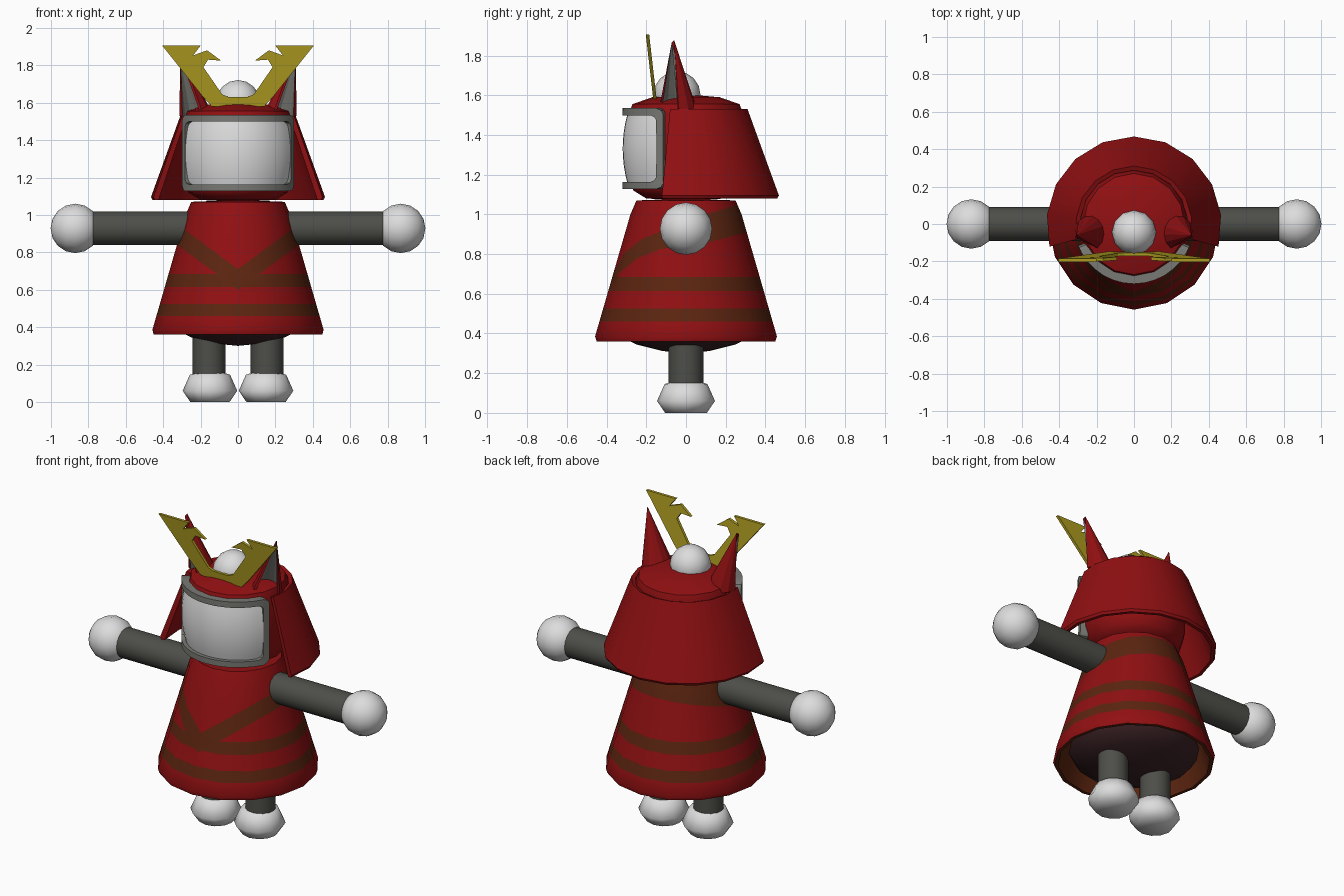
import bpy, bmesh
from math import sin, cos, pi, radians
from mathutils import Vector, Matrix

cube = bpy.data.objects.get("Cube")
if cube:
    bpy.data.objects.remove(cube, do_unlink=True)


def material(name, r, g, b):
    m = bpy.data.materials.new(name)
    m.use_nodes = True
    m.diffuse_color = (r, g, b, 1)
    m.node_tree.nodes["Principled BSDF"].inputs["Base Color"].default_value = (r, g, b, 1)
    return m


RED = material("lacquer red", 0.28, 0.005, 0.006)
BROWN = material("sash brown", 0.105, 0.018, 0.005)
DARK = material("dark plum", 0.045, 0.016, 0.019)
LIMB = material("limb grey", 0.075, 0.077, 0.066)
GREY = material("frame grey", 0.19, 0.19, 0.175)
WHITE = material("soft white", 0.72, 0.72, 0.72)
GOLD = material("crest gold", 0.42, 0.33, 0.015)


def finish(name, bm, mats, angle=40, mirror=False, solid=0, inner=0):
    """Turn a bmesh into an object, with optional thickness and mirroring."""
    bmesh.ops.recalc_face_normals(bm, faces=bm.faces)
    mesh = bpy.data.meshes.new(name)
    bm.to_mesh(mesh)
    bm.free()
    for m in mats:
        mesh.materials.append(m)
    ob = bpy.data.objects.new(name, mesh)
    bpy.context.collection.objects.link(ob)
    if angle:
        bpy.ops.object.select_all(action='DESELECT')
        ob.select_set(True)
        bpy.context.view_layer.objects.active = ob
        bpy.ops.object.shade_smooth_by_angle(angle=radians(angle))
    if solid:
        mod = ob.modifiers.new("thickness", 'SOLIDIFY')
        mod.thickness = solid
        mod.material_offset = inner
    if mirror:
        ob.modifiers.new("mirror", 'MIRROR')
    return ob


def loft(rings, ring_closed=False, path_closed=False):
    """Skin a row of equal-length point rings."""
    bm = bmesh.new()
    rows = [[bm.verts.new(p) for p in ring] for ring in rings]
    n = len(rows[0])
    for i in range(len(rows) if path_closed else len(rows) - 1):
        a, b = rows[i], rows[(i + 1) % len(rows)]
        for j in range(n if ring_closed else n - 1):
            k = (j + 1) % n
            bm.faces.new((a[j], a[k], b[k], b[j]))
    bmesh.ops.remove_doubles(bm, verts=bm.verts, dist=0.0001)
    return bm


def lathe(profile, segs=16, closed=False, start=0, sweep=360, centre=(0, 0)):
    full = sweep == 360
    angles = [radians(start + sweep * i / segs) for i in range(segs if full else segs + 1)]
    rings = [[(centre[0] + r * cos(t), centre[1] + r * sin(t), z) for r, z in profile]
             for t in angles]
    return loft(rings, closed, full)


def ball(name, centre, radius, segs, mirror=False, turn=0):
    bm = bmesh.new()
    place = Matrix.Translation(centre) @ Matrix.Rotation(turn, 4, 'Y')
    bmesh.ops.create_uvsphere(bm, u_segments=segs, v_segments=8, radius=radius, matrix=place)
    finish(name, bm, [WHITE], 60, mirror)


def rod(name, centre, radius, length, turn=0):
    bm = bmesh.new()
    place = Matrix.Translation(centre) @ Matrix.Rotation(turn, 4, 'Y')
    bmesh.ops.create_cone(bm, cap_ends=True, segments=16, radius1=radius, radius2=radius,
                          depth=length, matrix=place)
    finish(name, bm, [LIMB], 40, True)


# Robe: hollow cone, cut along its painted bands and sash
bm = lathe([(0, 1.08), (.25, 1.07), (.28, 1.0), (.458, .385), (.45, .36),
            (.43, .36), (.25, .98), (0, .98)], closed=True)
bmesh.ops.recalc_face_normals(bm, faces=bm.faces)


def outer(f):
    c = f.calc_center_median()
    return f.normal.x * c.x + f.normal.y * c.y > 0 and f.normal.z > 0 and c.z < 1.06


def cut(point, normal, where):
    faces = [f for f in bm.faces if outer(f) and where(f.calc_center_median())]
    geom = set(faces)
    for f in faces:
        geom.update(f.edges)
        geom.update(f.verts)
    bmesh.ops.bisect_plane(bm, geom=list(geom), plane_co=point, plane_no=normal, dist=0.0001)


BANDS = [(.46, .525), (.615, .685)]
for z in sum(BANDS, ()):
    cut((0, 0, z), (0, 0, 1), lambda c: True)
for z in (.60, .71):
    for side in (-1, 1):
        cut((0, 0, z), (-.74 * side, 0, 1), lambda c: c.y < 0 and c.x * side > 0)
for z, slope in ((.83, .26), (.97, .3)):
    cut((0, 0, z), (0, -slope, 1), lambda c: c.y > 0)
for f in bm.faces:
    c = f.calc_center_median()
    if outer(f):
        band = any(lo < c.z < hi for lo, hi in BANDS)
        front = c.y < 0 and .60 < c.z - .74 * abs(c.x) < .71
        back = c.y > 0 and c.z > .83 + .26 * c.y and c.z < .97 + .3 * c.y
        f.material_index = int(band or front or back)
    elif c.z < .9 and not (c.z > .361 and f.normal.x * c.x + f.normal.y * c.y > 0):
        f.material_index = 1
finish("robe", bm, [RED, BROWN])

# Body filling the robe from inside
finish("body", lathe([(0, .30), (.12, .312), (.25, .345), (.34, .39), (.37, .44), (.3, .6), (0, .7)]),
       [DARK])

# Limbs, mirrored left to right
rod("arms", (.5, 0, .928), .09, .6, pi / 2)
ball("hands", (.87, 0, .928), .132, 16, True, pi / 2)
rod("legs", (.155, 0, .28), .087, .36)
finish("feet", lathe([(0, 0), (.105, 0), (.146, .06), (.108, .145), (.08, .155), (0, .155)],
                     12, centre=(.15, 0)), [WHITE], 60, True)

# Head and pompom
finish("head", lathe([(0, 1.07), (.2, 1.08), (.265, 1.12), (.29, 1.2), (.29, 1.5),
                      (.27, 1.555), (.17, 1.59), (0, 1.605)]), [RED], 50)
ball("pompom", (0, -.045, 1.603), .118, 12)

# Neck guard: flared shell open at the front
bm = lathe([(.31, 1.53), (.468, 1.095), (.46, 1.08), (.44, 1.08), (.287, 1.52)],
           10, True, -15, 210)
bmesh.ops.holes_fill(bm, edges=[e for e in bm.edges if e.is_boundary], sides=0)
finish("neck_guard", bm, [RED], 30)


# Visor, wrapped around the face
def wrap(phi, r, z):
    return (r * sin(phi), -r * cos(phi), z)


MID = 1.331
half = [(-1, .86), (-.97, .95)] + [(-.9 + .15 * i, 1) for i in range(13)] + [(.97, .95), (1, .86)]
path = half + [(-u, -v) for u, v in half]
section = [(1.2, .204, .32), (1.2, .204, .27), (1.08, .168, .27), (1.08, .168, .32)]
finish("visor_frame", loft([[wrap(a * u, r, MID + h * v) for a, h, r in section]
                            for u, v in path], True, True), [GREY], 35)
steps = [i / 8 for i in range(-8, 9)]
finish("visor_screen", loft([[wrap(1.1 * u, .295 + .024 * (1 - v * v), MID + .175 * v)
                              for v in steps[::2]] for u in steps]), [WHITE])

# Pointed ears: split cone shells with a grey lining
bm = bmesh.new()
tip = bm.verts.new((.308, -.06, 1.878))
arc = [bm.verts.new((.222 + .092 * cos(radians(t)), -.045 + .1 * sin(radians(t)), 1.53))
       for t in range(5, 246, 30)]
for a, b in zip(arc, arc[1:]):
    f = bm.faces.new((a, b, tip))
finish("ears", bm, [RED, GREY], 0, True, .018, 1)

# Horned crest: half outline, mirrored and leaning forward
outline = [(0, 1.58), (.14, 1.58), (.19, 1.635), (.405, 1.905), (.2, 1.905), (.24, 1.853),
           (.165, 1.88), (.09, 1.825), (.16, 1.83), (.185, 1.79), (.085, 1.645), (.05, 1.63), (0, 1.63)]
bm = bmesh.new()
plate = bm.faces.new([bm.verts.new((x, -.165 - (z - 1.58) * .115, z)) for x, z in outline])
deep = bmesh.ops.extrude_face_region(bm, geom=[plate])["geom"]
bmesh.ops.translate(bm, vec=Vector((0, .017, 0)),
                    verts=[v for v in deep if isinstance(v, bmesh.types.BMVert)])
bmesh.ops.delete(bm, geom=[f for f in bm.faces if all(abs(v.co.x) < .001 for v in f.verts)],
                 context='FACES')
finish("crest", bm, [GOLD], 0, True)
